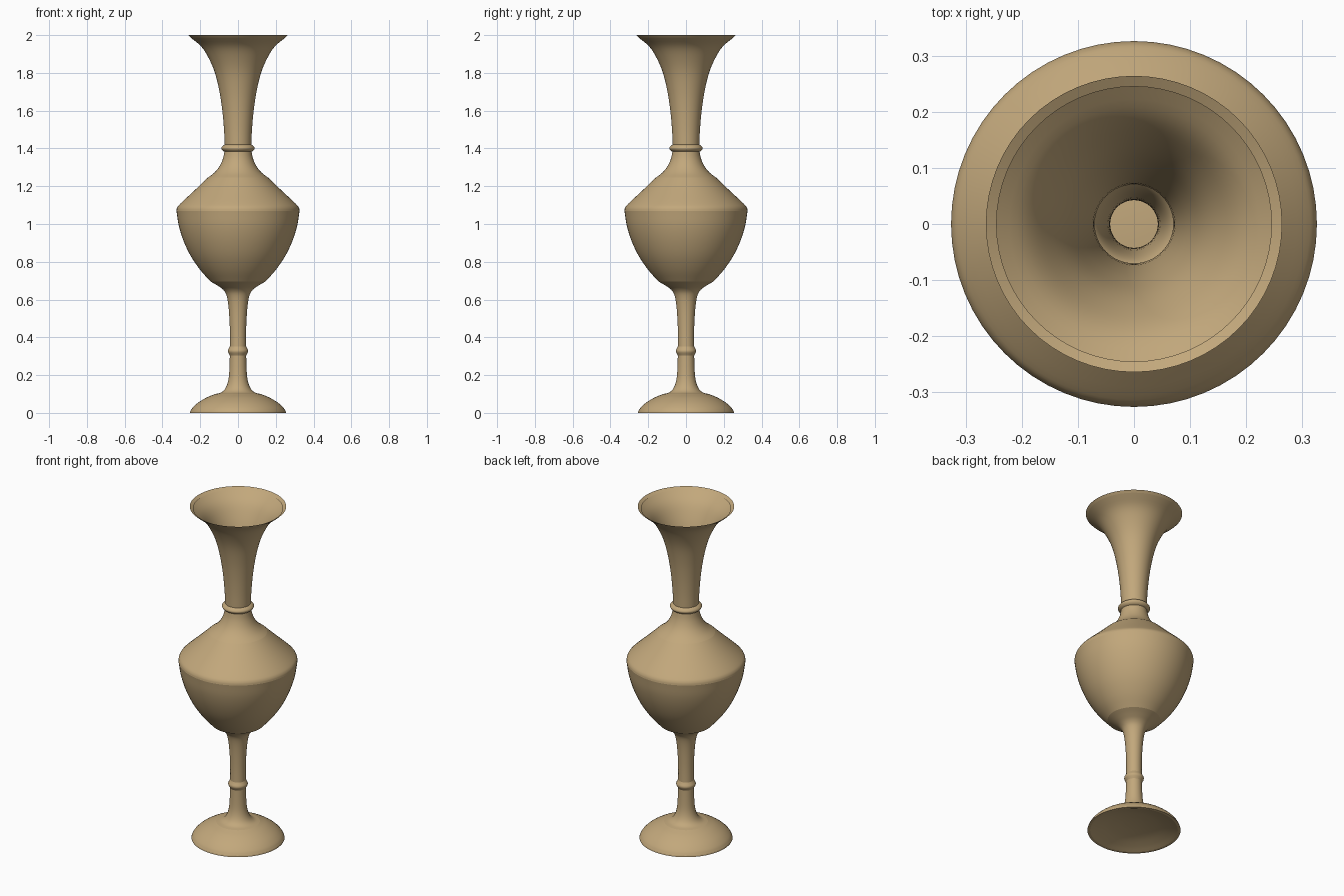
import bpy, bmesh, math
from mathutils import Vector

if "Cube" in bpy.data.objects:
    bpy.data.objects.remove(bpy.data.objects["Cube"])

mat = bpy.data.materials.new("tan_brass")
mat.diffuse_color = (0.54, 0.39, 0.20, 1)
mat.use_nodes = True
mat.node_tree.nodes["Principled BSDF"].inputs["Base Color"].default_value = mat.diffuse_color
SEG = 64


def smooth_path(pts, n=4):
    # Catmull-Rom curve through the (radius, height) points
    p = [Vector(q) for q in pts]
    p = [2 * p[0] - p[1]] + p + [2 * p[-1] - p[-2]]
    out = []
    for a, b, c, d in zip(p, p[1:], p[2:], p[3:]):
        for k in range(n):
            t = k / n
            out.append(0.5 * (2 * b + (c - a) * t + (2 * a - 5 * b + 4 * c - d) * t * t
                              + (3 * b - a - 3 * c + d) * t ** 3))
    return out + [p[-2]]


def lathe(name, pts, smooth=True, cap_end=False):
    path = smooth_path(pts) if smooth else [Vector(q) for q in pts]
    bm = bmesh.new()
    rings = []
    for r, z in path:
        rings.append([bm.verts.new((r * math.cos(2 * math.pi * i / SEG),
                                    r * math.sin(2 * math.pi * i / SEG), z)) for i in range(SEG)])
    for lo, hi in zip(rings, rings[1:]):
        for i in range(SEG):
            j = (i + 1) % SEG
            bm.faces.new((lo[i], lo[j], hi[j], hi[i]))
    if cap_end:
        bm.faces.new(rings[-1])
    me = bpy.data.meshes.new(name)
    bm.to_mesh(me)
    bm.free()
    me.materials.append(mat)
    ob = bpy.data.objects.new(name, me)
    bpy.context.collection.objects.link(ob)
    bpy.ops.object.select_all(action='DESELECT')
    ob.select_set(True)
    bpy.context.view_layer.objects.active = ob
    bpy.ops.object.shade_smooth_by_angle(angle=math.radians(35))
    return ob


# Foot: domed top, thin rim and shallow hollow underside
lathe("foot_dome", [(0.253, 0.008), (0.24, 0.028), (0.21, 0.055), (0.165, 0.082), (0.12, 0.10)])
lathe("foot_rim", [(0.24, 0.0), (0.255, 0.0), (0.253, 0.008)], smooth=False)
under = lathe("foot_underside", [(0.24, 0.0), (0.20, 0.014), (0.14, 0.03), (0.07, 0.04), (0.02, 0.043)],
              cap_end=True)
under.data.flip_normals()

# Stem, flaring into the foot and the bowl
lathe("stem", [(0.12, 0.10), (0.09, 0.108), (0.068, 0.128), (0.053, 0.165), (0.046, 0.22),
               (0.043, 0.33), (0.043, 0.44), (0.049, 0.55), (0.06, 0.62), (0.078, 0.652),
               (0.11, 0.675), (0.145, 0.695)])
lathe("stem_ring", [(0.043, 0.303), (0.047, 0.31), (0.053, 0.322), (0.053, 0.332),
                    (0.047, 0.344), (0.043, 0.352)])

# Bowl, shoulder and throat
lathe("bowl", [(0.145, 0.695), (0.20, 0.757), (0.25, 0.83), (0.288, 0.91), (0.313, 0.99), (0.326, 1.07)])
lathe("shoulder", [(0.326, 1.07), (0.322, 1.087), (0.305, 1.108), (0.23, 1.178), (0.16, 1.245)])
lathe("throat", [(0.16, 1.245), (0.125, 1.272), (0.098, 1.305), (0.08, 1.345), (0.072, 1.385), (0.07, 1.41)])

# Collar and flared neck
lathe("collar", [(0.07, 1.382), (0.080, 1.388), (0.087, 1.397), (0.087, 1.405), (0.080, 1.414), (0.07, 1.42)])
lathe("neck", [(0.07, 1.41), (0.074, 1.50), (0.083, 1.60), (0.098, 1.70), (0.122, 1.80),
               (0.156, 1.88), (0.195, 1.94), (0.252, 1.988)])
lathe("lip", [(0.252, 1.988), (0.264, 2.0), (0.245, 1.989)], smooth=False)
